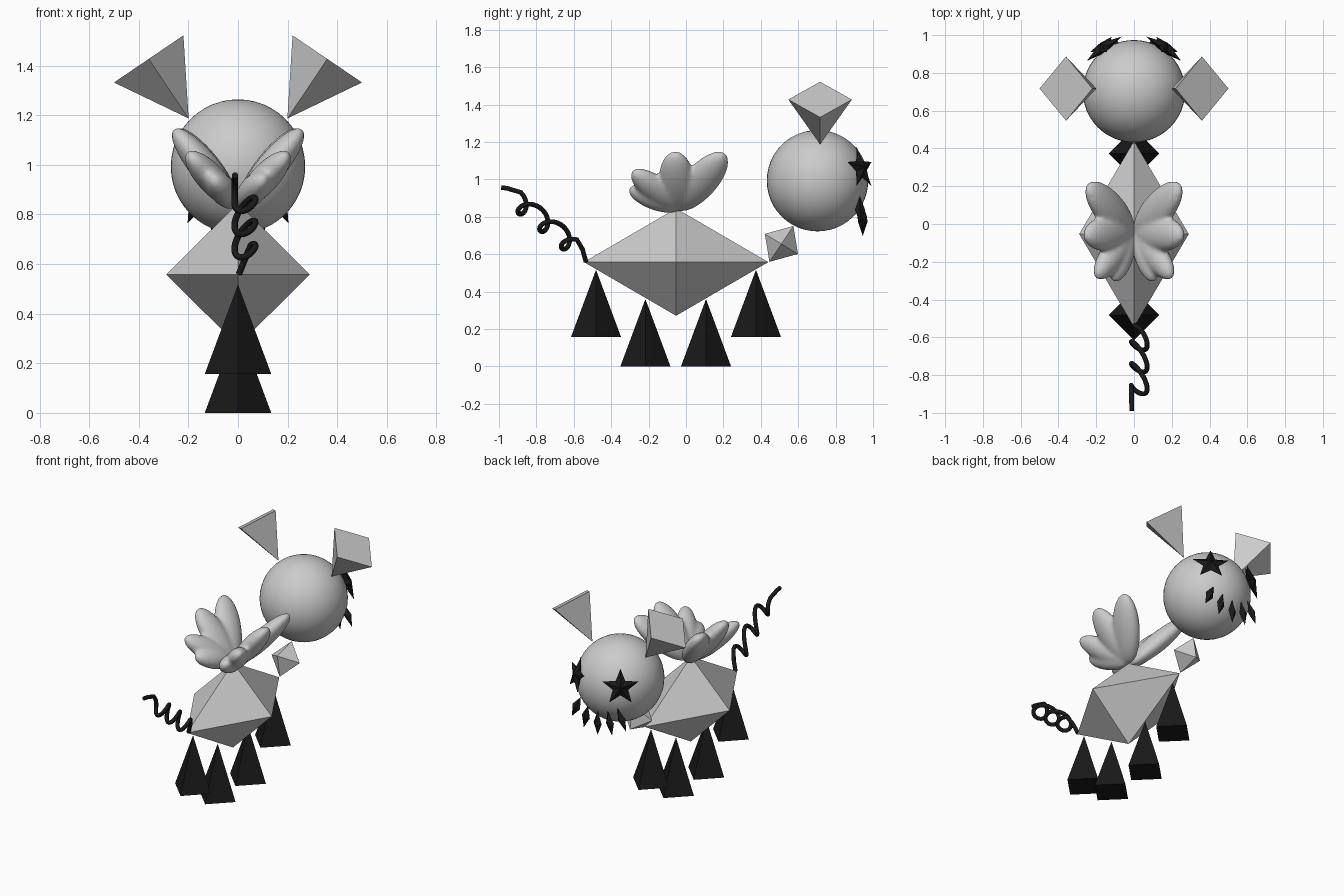
import bpy, bmesh, math
from mathutils import Vector as V, Matrix

if "Cube" in bpy.data.objects:
    bpy.data.objects.remove(bpy.data.objects["Cube"])

black = bpy.data.materials.new("black")
black.diffuse_color = (0.01, 0.01, 0.01, 1)
black.use_nodes = True
black.node_tree.nodes["Principled BSDF"].inputs["Base Color"].default_value = black.diffuse_color


def finish(name, bm, mat=None, smooth=False):
    me = bpy.data.meshes.new(name)
    bmesh.ops.recalc_face_normals(bm, faces=bm.faces[:])
    for f in bm.faces:
        f.smooth = smooth
    bm.to_mesh(me)
    bm.free()
    ob = bpy.data.objects.new(name, me)
    bpy.context.collection.objects.link(ob)
    if mat:
        me.materials.append(mat)
    return ob


def mirror(ob):
    m = ob.modifiers.new("mirror", 'MIRROR')
    m.use_mirror_merge = False


def octahedron(name, c, a, b, d, mat=None):
    c = V(c)
    bm = bmesh.new()
    a1, a2, b1, b2, d1, d2 = [bm.verts.new(c + s * V(k)) for k in (a, b, d) for s in (1, -1)]
    ring = [a1, b1, a2, b2]
    for i in range(4):
        for tip in (d1, d2):
            bm.faces.new((ring[i], ring[(i + 1) % 4], tip))
    return finish(name, bm, mat)


def pyramid(name, base, apex, mat=None):
    bm = bmesh.new()
    ring = [bm.verts.new(p) for p in base]
    tip = bm.verts.new(apex)
    bm.faces.new(ring)
    for i in range(4):
        bm.faces.new((ring[i], ring[(i + 1) % 4], tip))
    return finish(name, bm, mat)


# Body and neck
octahedron("body", (0, -.053, .558), (.29, 0, 0), (0, .493, 0), (0, 0, .287))
octahedron("neck", (0, .51, .655), (.105, 0, 0), (0, .064, .096), (0, .0885, -.0535))

# Head
bm = bmesh.new()
bmesh.ops.create_uvsphere(bm, u_segments=48, v_segments=24, radius=.271,
                          matrix=Matrix.Translation((0, .703, .993)))
finish("head", bm, smooth=True)

# Ears
ear = pyramid("ears", [(.22, .717, 1.522), (.36, .547, 1.427), (.5, .717, 1.332), (.36, .887, 1.427)],
              (.199, .717, 1.187))
mirror(ear)

# Legs
r = .134
for i, (y, z) in enumerate([(-.481, .157), (-.217, 0), (.107, 0), (.374, .157)]):
    pyramid(f"leg_{i + 1}", [(r, y, z), (0, y + r, z), (-r, y, z), (0, y - r, z)], (0, y, z + .36), black)

# Star eyes, raised in the middle
c, n = V((.163, .934, 1.058)), V((.165, .235, .065)).normalized()
side = V((0, 0, 1)).cross(n).normalized()
up = n.cross(side)
bm = bmesh.new()
rim = []
for i in range(10):
    t, q = i * math.pi / 5, (.117 if i % 2 == 0 else .05)
    rim.append(bm.verts.new(c + q * (up * math.cos(t) + side * math.sin(t))))
for s in (1, -1):
    tip = bm.verts.new(c + n * .03 * s)
    for i in range(10):
        bm.faces.new((rim[i], rim[(i + 1) % 10], tip))
mirror(finish("star_eyes", bm, black))

# Mouth: row of diamonds fanning outward
for i, (x, y, z, tilt) in enumerate([(-.17, .93, .838, -.43), (-.09, .942, .797, -.2), (0, .945, .777, 0),
                                     (.09, .942, .797, .2), (.17, .93, .838, .43)]):
    s, k = math.sin(tilt), math.cos(tilt)
    octahedron(f"mouth_diamond_{i + 1}", (x, y, z), (.03 * k, 0, .03 * s), (0, .027, 0),
               (.08 * s, 0, -.08 * k), black)

# Wings: flattened lobes blended together
B = V((.02, -.04, .85))
N = V((-.755, 0, .656))
bm = bmesh.new()
for tip, width, thick in [((.245, .205, 1.14), .095, .06), ((.26, -.06, 1.145), .095, .06),
                          ((.2, -.285, 1.045), .075, .058), ((.105, -.305, .95), .065, .055)]:
    L = V(tip) - B
    d = L.normalized()
    W = N.cross(d).normalized()
    T = d.cross(W)
    m = Matrix((d * L.length * .52, W * width, T * thick)).transposed().to_4x4()
    m.translation = B + L * .48
    bmesh.ops.create_icosphere(bm, subdivisions=4, radius=1, matrix=m)
wing = finish("wings", bm, smooth=True)
rm = wing.modifiers.new("blend", 'REMESH')
rm.mode = 'VOXEL'
rm.voxel_size = .011
rm.use_smooth_shade = True
sm = wing.modifiers.new("soften", 'SMOOTH')
sm.factor = .5
sm.iterations = 8
mirror(wing)

# Curly tail
u, nn = V((0, .778, -.627)), V((0, .627, .778))
pts = [V((-.012, -.988, .957)), V((-.012, -.955, .952))]
steps = 90
for i in range(steps + 1):
    p = math.pi * (-.95 + 5.75 * i / steps)
    q = V((.028, -.864, .854)) + u * (.149 * p / math.tau - .048 * math.sin(p)) - nn * .048 * math.cos(p)
    q.x += .042 * math.sin(p) if p > -math.pi / 2 else -.042
    pts.append(q)
pts += [V((.03, -.553, .625)), V((.004, -.535, .56))]
cu = bpy.data.curves.new("tail", 'CURVE')
cu.dimensions = '3D'
cu.bevel_depth = .013
cu.bevel_resolution = 3
cu.use_fill_caps = True
sp = cu.splines.new('POLY')
sp.points.add(len(pts) - 1)
for a, b in zip(sp.points, pts):
    a.co = (*b, 1)
sp.use_smooth = True
cu.materials.append(black)
bpy.context.collection.objects.link(bpy.data.objects.new("tail", cu))
